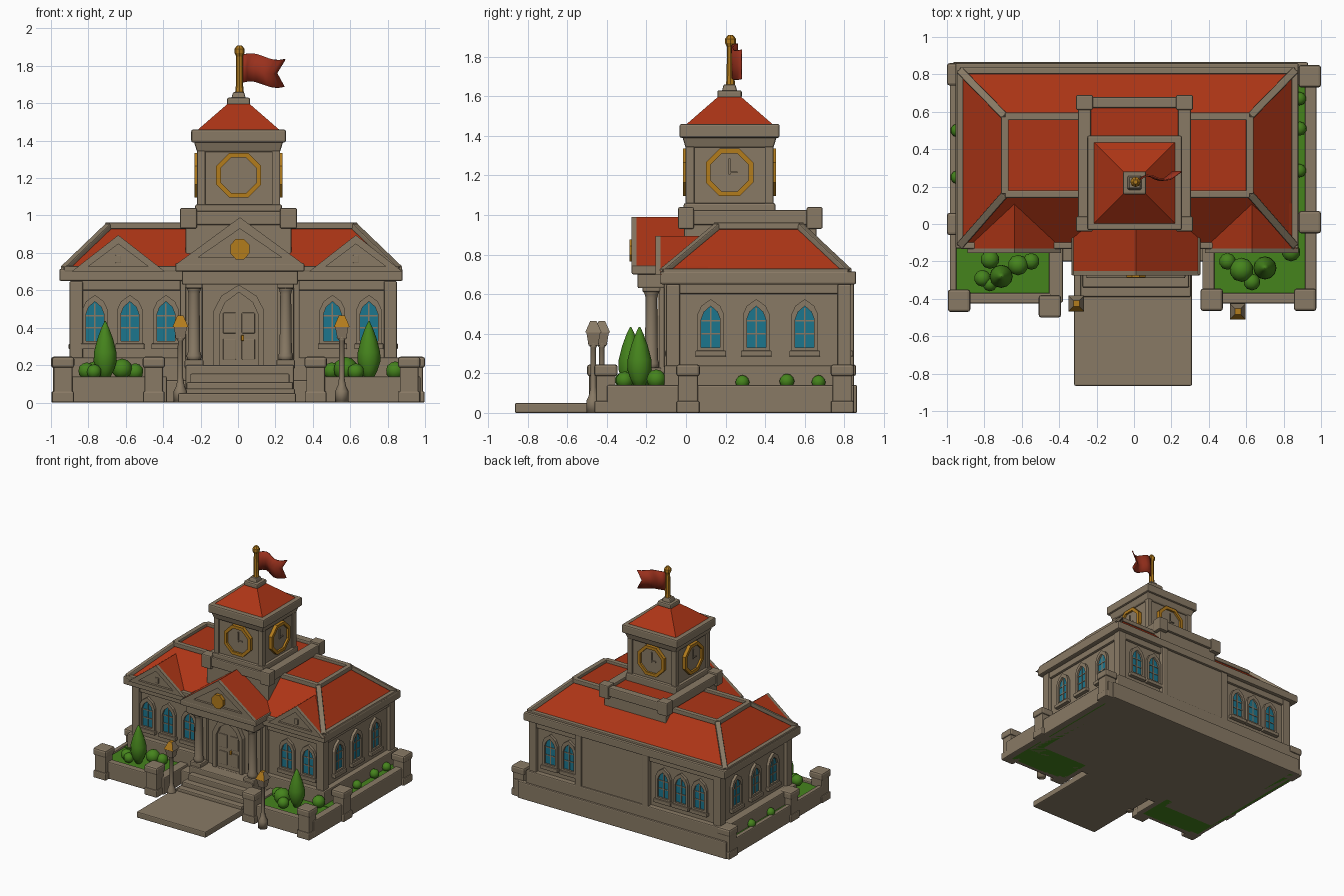
import bpy, bmesh, math
from mathutils import Vector, Matrix

if "Cube" in bpy.data.objects:
    bpy.data.objects.remove(bpy.data.objects["Cube"])

def material(name, rgb):
    m = bpy.data.materials.new(name)
    m.diffuse_color = (*rgb, 1)
    m.use_nodes = True
    m.node_tree.nodes["Principled BSDF"].inputs["Base Color"].default_value = m.diffuse_color
    return m

STONE = material("stone", (0.25, 0.195, 0.13))
RED = material("roof red", (0.42, 0.036, 0.008))
CLOTH = material("flag red", (0.32, 0.03, 0.012))
GREEN = material("leaf green", (0.06, 0.23, 0.012))
BLUE = material("window blue", (0.012, 0.18, 0.27))
GOLD = material("gold", (0.45, 0.20, 0.012))

def finish(name, bm, mat, M=None, bevel=0, smooth=False):
    bmesh.ops.recalc_face_normals(bm, faces=bm.faces)
    if M:
        bm.transform(M)
    me = bpy.data.meshes.new(name)
    bm.to_mesh(me)
    bm.free()
    me.materials.append(mat)
    for p in me.polygons:
        p.use_smooth = smooth
    ob = bpy.data.objects.new(name, me)
    bpy.context.collection.objects.link(ob)
    if bevel:
        b = ob.modifiers.new("soft edges", 'BEVEL')
        b.width, b.segments = bevel, 2
    return ob

def box(name, x0, x1, y0, y1, z0, z1, mat=STONE, bevel=0.008, M=None, top=None):
    """Box; top = (x0, x1, y0, y1) gives a tapered upper face."""
    t = top or (x0, x1, y0, y1)
    bm = bmesh.new()
    lo = [bm.verts.new((x, y, z0)) for x, y in ((x0, y0), (x1, y0), (x1, y1), (x0, y1))]
    hi = [bm.verts.new((x, y, z1)) for x, y in ((t[0], t[2]), (t[1], t[2]), (t[1], t[3]), (t[0], t[3]))]
    bm.faces.new(lo[::-1])
    bm.faces.new(hi)
    for i in range(4):
        j = (i + 1) % 4
        bm.faces.new((lo[i], lo[j], hi[j], hi[i]))
    return finish(name, bm, mat, M, bevel)

def bar(name, p, q, w, h, mat=STONE):
    p, q = Vector(p), Vector(q)
    M = Matrix.Translation((p + q) / 2) @ (q - p).to_track_quat('Y', 'Z').to_matrix().to_4x4()
    L = (q - p).length / 2
    return box(name, -w / 2, w / 2, -L, L, -h / 2, h / 2, mat, 0.006, M)

def plate(name, pts, y0, y1, mat, M=None, inner=None):
    """Profile in x,z extruded along y; with an inner profile it becomes a ring."""
    bm = bmesh.new()
    loops = [[bm.verts.new((x, y, z)) for x, z in ps]
             for ps in ([pts, inner] if inner else [pts]) for y in (y0, y1)]
    n = len(pts)
    if not inner:
        bm.faces.new(loops[0])
        bm.faces.new(loops[1])
    pairs = [(0, 1), (2, 3), (0, 2), (1, 3)] if inner else [(0, 1)]
    for a, b in pairs:
        for i in range(n):
            j = (i + 1) % n
            bm.faces.new((loops[a][i], loops[a][j], loops[b][j], loops[b][i]))
    return finish(name, bm, mat, M)

def lathe(name, prof, loc, mat, n=12, smooth=True):
    bm = bmesh.new()
    rings = [[bm.verts.new((r * math.cos(2 * math.pi * i / n), r * math.sin(2 * math.pi * i / n), z))
              for i in range(n)] for r, z in prof]
    for a, b in zip(rings, rings[1:]):
        for i in range(n):
            j = (i + 1) % n
            bm.faces.new((a[i], a[j], b[j], b[i]))
    bm.faces.new(rings[0])
    bm.faces.new(rings[-1])
    return finish(name, bm, mat, Matrix.Translation(loc), 0, smooth)

def bush(x, y, z, r):
    bm = bmesh.new()
    bmesh.ops.create_icosphere(bm, subdivisions=2, radius=r)
    finish("bush", bm, GREEN, Matrix.Translation((x, y, z)), 0, True)

def place(x, y, z, deg):
    return Matrix.Translation((x, y, z)) @ Matrix.Rotation(math.radians(deg), 4, 'Z')

def arch(w, h, z=0):
    return [(-w, z), (w, z), (w, h * .68), (w * .7, h * .86), (0, h), (-w * .7, h * .86), (-w, h * .68)]

# main body, plinth and cornice
box("base_slab", -0.96, 0.92, -0.2, 0.86, 0, 0.12)
box("plinth", -0.935, 0.865, -0.11, 0.85, 0.1, 0.24)
box("walls", -0.87, 0.82, -0.07, 0.81, 0.2, 0.68)
box("frieze", -0.89, 0.84, -0.09, 0.83, 0.60, 0.66)
box("cornice", -0.955, 0.88, -0.13, 0.86, 0.65, 0.715)
for x in (-0.865, 0.815):
    for y in (-0.065, 0.80):
        box("corner_pilaster", x - .035, x + .035, y - .035, y + .035, 0.22, 0.65)
box("back_panel", -0.2, 0.37, 0.79, 0.84, 0.1, 0.66)
for x in (-0.22, 0.39):
    box("back_pilaster", x - .03, x + .03, 0.79, 0.85, 0.1, 0.66)

# main hipped roof with flat top and stone hip trims
lo, hi = (-0.93, 0.86, -0.115, 0.82), (-0.69, 0.62, 0.16, 0.575)
box("main_roof", *lo, 0.71, 0.94, RED, 0, None, hi)
low = [(lo[i], lo[j], 0.715) for i, j in ((0, 2), (1, 2), (1, 3), (0, 3))]
high = [(hi[i], hi[j], 0.945) for i, j in ((0, 2), (1, 2), (1, 3), (0, 3))]
for i in range(4):
    bar("hip_trim", low[i], high[i], 0.04, 0.03)
    bar("top_trim", high[i], high[(i + 1) % 4], 0.04, 0.035)
    bar("gutter", low[i], low[(i + 1) % 4], 0.035, 0.03)

# gables: portico in the centre and one on each wing
def gable(name, cx, w, z0, z1, y0, y1, t):
    M = Matrix.Translation((cx, 0, 0))
    tri = [(-w, z0), (w, z0), (0, z1)]
    s = (z1 - z0) / w
    small = [(-w + t * 2.6, z0 + t * .8), (w - t * 2.6, z0 + t * .8), (0, z1 - t * 1.35)]
    plate(name + "_roof", tri, y0 + 0.015, y1, RED, M)
    plate(name + "_rake", tri, y0 - 0.01, y0 + 0.016, STONE, M, small)
    plate(name + "_tympanum", small, y0 + 0.008, y0 + 0.02, STONE, M)

gable("portico", 0.01, 0.34, 0.74, 0.99, -0.265, 0.03, 0.045)
gable("left_wing", -0.64, 0.25, 0.70, 0.895, -0.145, 0.11, 0.035)
gable("right_wing", 0.63, 0.25, 0.70, 0.895, -0.145, 0.11, 0.035)
for x in (-0.64, 0.63):
    box("gable_ornament", x - .015, x + .015, -0.146, -0.13, 0.745, 0.79, STONE, 0.004)
plate("emblem", [(0.01 + .055 * math.cos(a * math.pi / 4 + .4), 0.82 + .06 * math.sin(a * math.pi / 4 + .4))
                 for a in range(8)], -0.285, -0.25, GOLD)

# portico: entablature, columns, door and steps
box("entablature", -0.30, 0.32, -0.245, -0.05, 0.63, 0.71)
box("portico_cornice", -0.335, 0.355, -0.275, -0.05, 0.70, 0.745)
box("portico_wall", -0.31, 0.33, -0.11, -0.05, 0.2, 0.66)
for x in (-0.235, 0.255):
    lathe("column", [(.036, .22), (.04, .25), (.033, .27), (.029, .58), (.034, .6), (.044, .62)], (x, -0.175, 0), STONE)
    box("column_base", x - .05, x + .05, -0.225, -0.125, 0.18, 0.23)
    box("column_cap", x - .045, x + .045, -0.22, -0.13, 0.61, 0.64)
    box("door_pilaster", x - .045, x + .045, -0.135, -0.1, 0.2, 0.64)
D = place(0.005, -0.11, 0.2, 0)
plate("door_frame", arch(.135, .43), -0.035, 0, STONE, D, arch(.105, .39, .001))
plate("door", arch(.105, .39), -0.012, 0, STONE, D)
for s in (-1, 1):
    for z0, z1 in ((.03, .14), (.17, .28)):
        a = sorted((s * .015, s * .085))
        box("door_panel", a[0], a[1], -0.02, -0.01, z0, z1, STONE, 0.004, D)
box("door_handle", .012, .028, -0.03, -0.01, .13, .16, GOLD, 0.003, D)
for i, (y, z, w) in enumerate(((-.24, .2, .285), (-.29, .155, .26), (-.34, .11, .28), (-.39, .075, .29))):
    box("step", 0.005 - w, 0.015 + w, y, -0.05, 0, z)
box("path", -0.32, 0.31, -0.865, -0.2, 0, 0.05)

# windows on all four sides
def window(x, y, deg):
    M = place(x, y, 0.33, deg)
    plate("window_frame", arch(.068, .245, -.02), -0.022, 0, STONE, M, arch(.048, .21))
    plate("window_glass", arch(.048, .21), -0.007, 0, BLUE, M)
    box("window_mullion", -.004, .004, -0.012, 0, 0, .2, STONE, 0, M)
    for z in (.07, .135):
        box("window_bar", -.047, .047, -0.011, 0, z - .004, z + .004, STONE, 0, M)
    box("window_sill", -.078, .078, -0.035, 0, -.045, -.015, STONE, 0.005, M)

for x in (-0.765, -0.578, -0.385, 0.505, 0.70):
    window(x, -0.07, 0)
for y in (0.125, 0.355, 0.60):
    window(0.82, y, 90)
    window(-0.87, y, -90)
for x in (0.66, 0.49, -0.37, -0.53, -0.70):
    window(x, 0.81, 180)

# tower base block with parapet and small flat roof behind the tower
box("tower_block", -0.28, 0.285, -0.01, 0.66, 0.68, 0.985)
box("block_roof", -0.25, 0.25, 0.4, 0.63, 0.98, 1.0, RED, 0)
for x in (-0.265, 0.27):
    box("parapet_side", x - .035, x + .035, -0.03, 0.68, 0.95, 1.025)
    for y in (0.0, 0.65):
        box("parapet_post", x - .045, x + .045, y - .04, y + .04, 0.93, 1.04)
for y in (0.0, 0.65):
    box("parapet_end", -0.27, 0.27, y - .03, y + .03, 0.95, 1.025)

# tower, clocks, roof
C = place(0.003, 0.22, 0, 0)
def tower(name, h, z0, z1, mat=STONE, bevel=0.01, t=None):
    t = t or h
    box(name, -h, h, -h, h, z0, z1, mat, bevel, C, (-t, t, -t, t))

tower("tower_foot", 0.232, 0.98, 1.06)
tower("tower_shaft", 0.208, 1.0, 1.4)
tower("tower_neck", 0.222, 1.34, 1.4, STONE, 0.008, 0.24)
tower("tower_cornice", 0.253, 1.39, 1.46)
tower("tower_roof", 0.222, 1.455, 1.6, RED, 0, 0.055)
tower("roof_cap", 0.062, 1.59, 1.63)
tower("pole_socket", 0.04, 1.62, 1.66, STONE, 0.008, 0.03)
for sx in (-1, 1):
    for sy in (-1, 1):
        box("tower_corner", sx * .2 - .022, sx * .2 + .022, sy * .2 - .022, sy * .2 + .022, 1.04, 1.38, STONE, 0.006, C)
def octagon(r):
    return [(r * math.cos(math.pi * (i + .5) / 4), r * math.sin(math.pi * (i + .5) / 4)) for i in range(8)]
for deg in (0, 90, 180, 270):
    M = C @ Matrix.Rotation(math.radians(deg), 4, 'Z') @ Matrix.Translation((0, -0.208, 1.215))
    plate("clock_ring", octagon(.13), -0.028, 0.002, GOLD, M, octagon(.103))
    plate("clock_face", octagon(.104), -0.012, 0.002, STONE, M)
    box("minute_hand", -.004, .004, -.02, -.01, -.01, .07, STONE, 0, M)
    box("hour_hand", -.005, .04, -.02, -.01, -.004, .004, STONE, 0, M)

# flagpole and waving swallowtail flag
lathe("flagpole", [(.024, 1.65), (.02, 1.69), (.018, 1.85), (.028, 1.87), (.028, 1.89), (.012, 1.91)], (0.008, 0.225, 0), GOLD, 8, False)
bm = bmesh.new()
grid = []
for i in range(9):
    u = i / 8
    dy = 0.235 + 0.035 * u + 0.02 * math.sin(u * 7)
    sag = 0.012 * math.sin(u * 6) - 0.02 * u
    grid.append([bm.verts.new((0.02 + u * e, dy, z + sag)) for e, z in ((.225, 1.71), (.185, 1.785), (.23, 1.86))])
for a, b in zip(grid, grid[1:]):
    for k in (0, 1):
        bm.faces.new((a[k], b[k], b[k + 1], a[k + 1]))
flag = finish("flag", bm, CLOTH, None, 0, True)
flag.modifiers.new("cloth", 'SOLIDIFY').thickness = 0.008

# garden beds, low walls and posts
box("left_bed", -0.96, -0.42, -0.39, -0.1, 0, 0.125, GREEN, 0)
box("right_bed", 0.41, 0.94, -0.39, -0.1, 0, 0.125, GREEN, 0)
box("right_strip", 0.84, 0.94, -0.12, 0.83, 0, 0.13, GREEN, 0)
box("left_strip", -0.97, -0.9, -0.12, 0.83, 0, 0.13, GREEN, 0)
box("left_front_wall", -0.95, -0.44, -0.425, -0.37, 0, 0.14)
box("right_front_wall", 0.41, 0.93, -0.425, -0.37, 0, 0.14)
box("left_inner_wall", -0.455, -0.38, -0.42, -0.1, 0, 0.14)
box("right_inner_wall", 0.365, 0.43, -0.42, -0.1, 0, 0.14)
box("left_side_wall", -0.985, -0.95, -0.40, 0.85, 0, 0.14)
box("right_side_wall", 0.915, 0.975, -0.40, 0.85, 0, 0.14)
box("back_wall_foot", -0.97, 0.93, 0.82, 0.865, 0, 0.14)
for x, y in ((-.935, -.41), (-.45, -.44), (.415, -.405), (.915, -.405), (.94, .01), (.94, .79), (-.94, .0), (-.94, .80)):
    box("post", x - .05, x + .05, y - .05, y + .05, 0, 0.21)
    box("post_cap", x - .06, x + .06, y - .06, y + .06, 0.185, 0.245, STONE, 0.014)
    box("post_foot", x - .058, x + .058, y - .058, y + .058, 0, 0.06)

# planting
for x, y in ((-0.71, -0.28), (0.70, -0.235)):
    lathe("tree", [(.02, .12), (.045, .17), (.062, .22), (.06, .27), (.042, .34), (.02, .4), (.003, .435)], (x, y, 0), GREEN)
for b in ((-.81, -.29, .17, .045), (-.77, -.32, .165, .04), (-.62, -.22, .18, .055), (-.55, -.2, .165, .045),
          (-.77, -.19, .17, .05), (.575, -.245, .18, .065), (.5, -.2, .17, .045), (.63, -.31, .165, .045),
          (.84, -.15, .17, .05), (.885, .285, .155, .036), (.885, .51, .16, .038), (.885, .67, .155, .036),
          (-.945, .25, .15, .036), (-.945, .5, .15, .036)):
    bush(*b)

# street lamps; lantern faces at the front and top are gold
for x, y in ((-0.308, -0.425), (0.555, -0.468)):
    lathe("lamp_post", [(.036, 0), (.036, .06), (.022, .09), (.015, .13), (.014, .33), (.028, .35)], (x, y, 0), STONE, 8)
    M = Matrix.Translation((x, y, 0))
    box("lamp_lantern", -.024, .024, -.024, .024, .34, .41, STONE, 0, M, (-.036, .036, -.036, .036))
    top = box("lamp_top", -.042, .042, -.042, .042, .405, .465, STONE, 0, M, (-.016, .016, -.016, .016))
    top.data.materials.append(GOLD)
    for p in top.data.polygons:
        p.material_index = int(p.normal.y < -0.3 or p.normal.z > 0.9)
